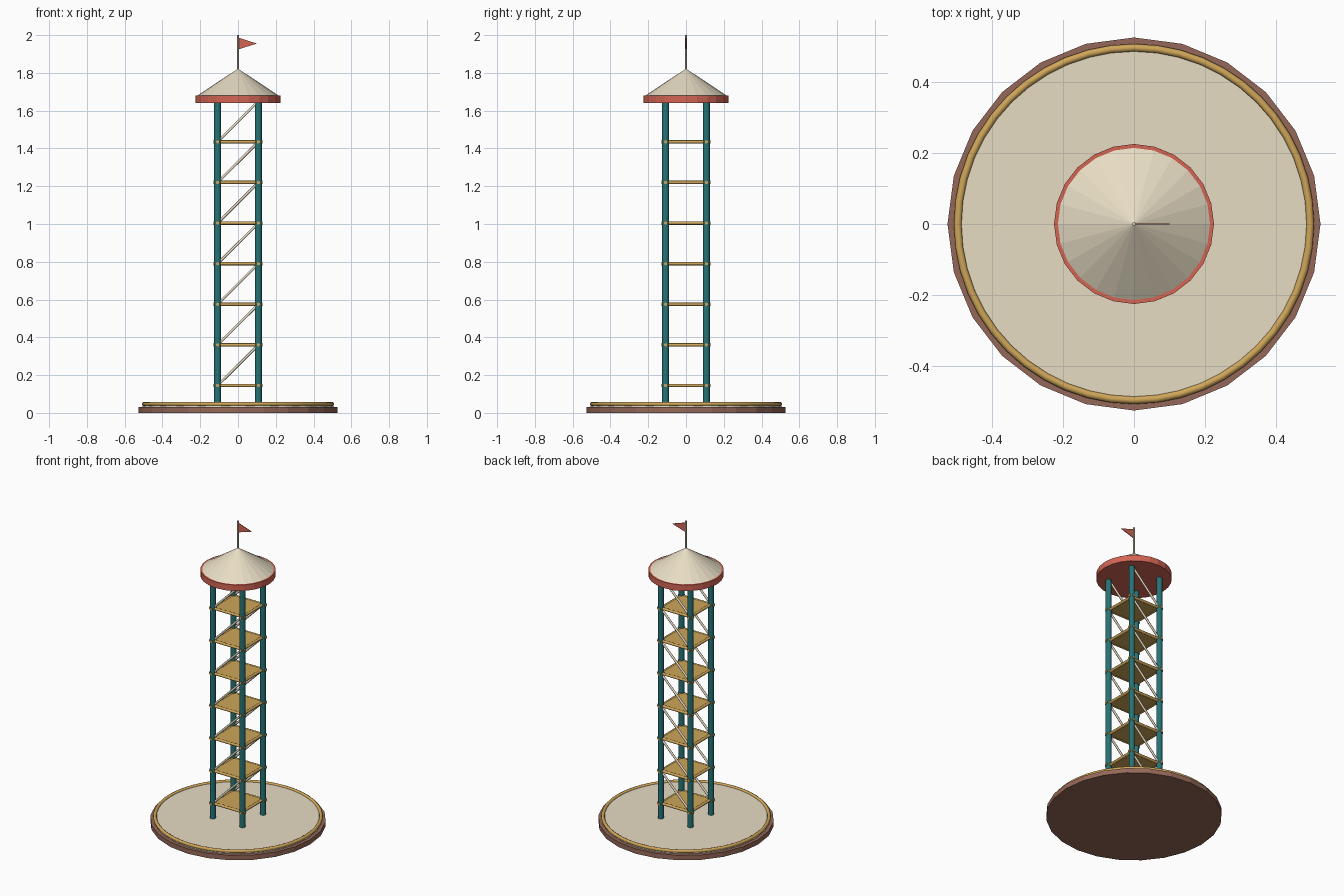
import bpy, bmesh
from math import pi
from mathutils import Vector, Matrix

if "Cube" in bpy.data.objects:
    bpy.data.objects.remove(bpy.data.objects["Cube"])


def material(name, rgb):
    m = bpy.data.materials.new(name)
    m.diffuse_color = (*rgb, 1)
    m.use_nodes = True
    m.node_tree.nodes["Principled BSDF"].inputs["Base Color"].default_value = m.diffuse_color
    return m


CREAM = material("cream", (0.80, 0.72, 0.55))
RED = material("red", (0.65, 0.13, 0.09))
TEAL = material("teal", (0.02, 0.17, 0.18))
GOLD = material("gold", (0.62, 0.38, 0.10))
BROWN = material("brown", (0.30, 0.14, 0.10))


def finish(name, bm, mat, smooth=False):
    bmesh.ops.recalc_face_normals(bm, faces=bm.faces)
    me = bpy.data.meshes.new(name)
    bm.to_mesh(me)
    bm.free()
    me.materials.append(mat)
    ob = bpy.data.objects.new(name, me)
    bpy.context.collection.objects.link(ob)
    if smooth:
        bpy.ops.object.select_all(action='DESELECT')
        ob.select_set(True)
        bpy.context.view_layer.objects.active = ob
        bpy.ops.object.shade_smooth_by_angle(angle=0.9)
    return ob


def rod(bm, a, b, r1, r2=None, sides=8):
    """Add a cylinder or cone running from point a to point b."""
    a, b = Vector(a), Vector(b)
    d = b - a
    rot = d.to_track_quat('Z', 'Y').to_matrix().to_4x4() if d.xy.length > 1e-6 else Matrix()
    bmesh.ops.create_cone(bm, cap_ends=True, segments=sides, radius1=r1,
                          radius2=r1 if r2 is None else r2, depth=d.length,
                          matrix=Matrix.Translation((a + b) / 2) @ rot @ Matrix.Rotation(pi / 2, 4, 'Z'))


def single_rod(name, mat, *args, smooth=False, **kw):
    bm = bmesh.new()
    rod(bm, *args, **kw)
    return finish(name, bm, mat, smooth)


P = 0.108                                        # post offset from the axis
LEVELS = [0.145 + 0.215 * i for i in range(7)]   # floor heights
TOP = 1.645

# Round base, deck and rim
single_rod("base_slab", BROWN, (0, 0, 0), (0, 0, 0.032), 0.527, sides=24)
single_rod("base_deck", CREAM, (0, 0, 0.03), (0, 0, 0.048), 0.505, sides=24)
bpy.ops.mesh.primitive_torus_add(major_segments=48, minor_segments=8, major_radius=0.498,
                                 minor_radius=0.011, location=(0, 0, 0.047))
rim = bpy.context.object
rim.name = "deck_rim"
rim.data.materials.append(GOLD)
bpy.ops.object.shade_smooth_by_angle(angle=0.9)

# Four corner posts
bm = bmesh.new()
for x in (-P, P):
    for y in (-P, P):
        rod(bm, (x, y, 0.03), (x, y, TOP), 0.018, sides=12)
finish("corner_posts", bm, TEAL, True)

# Floors with edge rails that poke past the posts
plates, rails = bmesh.new(), bmesh.new()
for z in LEVELS:
    bmesh.ops.create_cube(plates, size=1, matrix=Matrix.Translation((0, 0, z))
                          @ Matrix.Diagonal((2 * P, 2 * P, 0.012, 1)))
    for s in (-P, P):
        rod(rails, (-0.13, s, z), (0.13, s, z), 0.009)
        rod(rails, (s, -0.13, z), (s, 0.13, z), 0.009)
finish("floor_plates", plates, GOLD)
finish("floor_rails", rails, GOLD, True)

# Diagonal braces on the front and back
bm = bmesh.new()
for z0, z1 in zip(LEVELS, LEVELS[1:] + [TOP + 0.005]):
    for y in (-P, P):
        rod(bm, (-P, y, z0), (P, y, z1), 0.007)
finish("diagonal_braces", bm, CREAM, True)

# Canopy
single_rod("canopy_band", RED, (0, 0, 1.64), (0, 0, 1.68), 0.226, sides=24)
single_rod("canopy_roof", CREAM, (0, 0, 1.68), (0, 0, 1.82), 0.215, r2=0.004, sides=24)

# Flagpole and pennant
single_rod("flagpole", CREAM, (0, 0, 1.80), (0, 0, 2.0), 0.005)
bm = bmesh.new()
tri = [(0.003, 1.925), (0.10, 1.955), (0.003, 1.987)]
face = bm.faces.new([bm.verts.new((x, -0.002, z)) for x, z in tri])
ext = bmesh.ops.extrude_face_region(bm, geom=[face])
bmesh.ops.translate(bm, vec=(0, 0.004, 0),
                    verts=[v for v in ext["geom"] if isinstance(v, bmesh.types.BMVert)])
if face.is_valid and len(bm.faces) < 5:
    bm.faces.new(list(face.verts))
finish("pennant", bm, RED)
